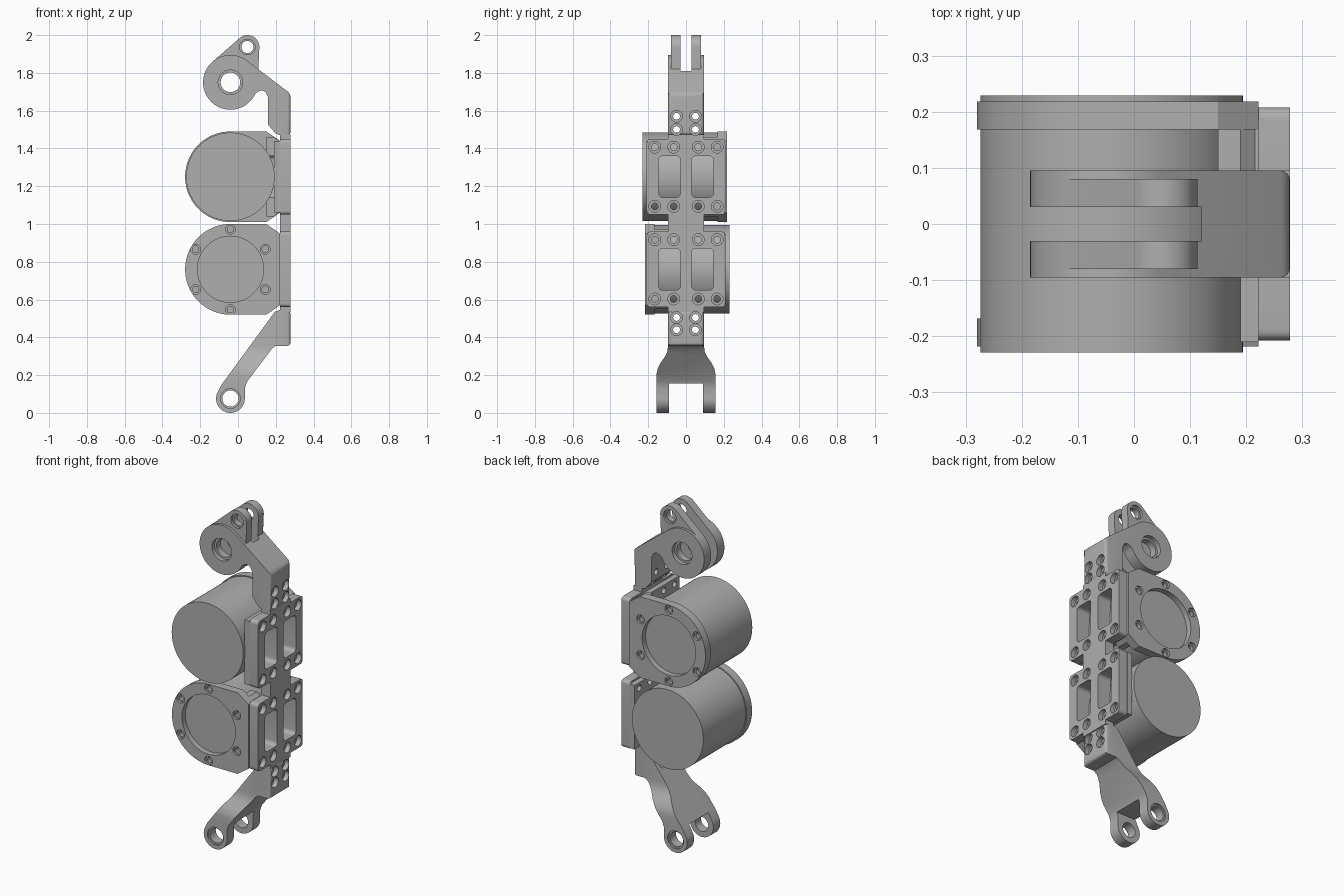
import bpy, bmesh
from math import sin, cos, pi, atan2, acos, hypot, radians

if "Cube" in bpy.data.objects:
    bpy.data.objects.remove(bpy.data.objects["Cube"])

metal = bpy.data.materials.new("plain grey metal")
metal.use_nodes = True
GREY = (0.43, 0.43, 0.43, 1)
metal.diffuse_color = GREY
metal.node_tree.nodes["Principled BSDF"].inputs["Base Color"].default_value = GREY


# Profile helpers
def arc(cx, cz, r, a0=0, a1=360, n=48):
    full = abs(a1 - a0) == 360
    count = n if full else n + 1
    return [(cx + r * cos(radians(a0 + (a1 - a0) * i / n)),
             cz + r * sin(radians(a0 + (a1 - a0) * i / n))) for i in range(count)]


def capsule(c1, r1, c2, r2):
    dx, dz = c2[0] - c1[0], c2[1] - c1[1]
    t = atan2(dz, dx) * 180 / pi
    a = acos((r1 - r2) / hypot(dx, dz)) * 180 / pi
    return arc(*c1, r1, t + a, t + 360 - a) + arc(*c2, r2, t - a, t + a, 24)


def box(a, b, c, d):
    return [(a, c), (b, c), (b, d), (a, d)]


def rounded(pts, r, n=5):
    out = []
    for i, (px, pz) in enumerate(pts):
        ends = []
        for qx, qz in (pts[i - 1], pts[(i + 1) % len(pts)]):
            k = r / hypot(qx - px, qz - pz)
            ends.append((px + (qx - px) * k, pz + (qz - pz) * k))
        (ax, az), (bx, bz) = ends
        for j in range(n + 1):
            t = j / n
            u = 1 - t
            out.append((u * u * ax + 2 * u * t * px + t * t * bx,
                        u * u * az + 2 * u * t * pz + t * t * bz))
    return out


# Solid helpers: extrude one or more profiles along x or y
def prism(name, profiles, axis, lo, hi):
    bm = bmesh.new()
    for pts in profiles:
        rings = []
        for d in (lo, hi):
            rings.append([bm.verts.new((d, p, q) if axis == "x" else (p, d, q))
                          for p, q in pts])
        a, b = rings
        bm.faces.new(a)
        bm.faces.new(b[::-1])
        for i in range(len(a)):
            j = (i + 1) % len(a)
            bm.faces.new((a[j], a[i], b[i], b[j]))
    bmesh.ops.recalc_face_normals(bm, faces=bm.faces)
    mesh = bpy.data.meshes.new(name)
    bm.to_mesh(mesh)
    bm.free()
    mesh.materials.append(metal)
    ob = bpy.data.objects.new(name, mesh)
    bpy.context.collection.objects.link(ob)
    return ob


def combine(ob, op, other, keep=False):
    other.hide_render = True
    mod = ob.modifiers.new("cut", "BOOLEAN")
    mod.operation, mod.object, mod.solver = op, other, "EXACT"
    bpy.context.view_layer.update()
    dg = bpy.context.evaluated_depsgraph_get()
    mesh = bpy.data.meshes.new_from_object(ob.evaluated_get(dg))
    ob.modifiers.clear()
    ob.data = mesh
    if not keep:
        bpy.data.objects.remove(other)


def round_spine(ob):
    bm = bmesh.new()
    bm.from_mesh(ob.data)
    edges = [e for e in bm.edges if all(abs(v.co.x - BACK) < 1e-3 and
             abs(abs(v.co.y) - SPINE) < 1e-3 for v in e.verts)]
    bmesh.ops.bevel(bm, geom=edges, offset=0.018, segments=4, affect="EDGES", profile=0.5)
    bm.to_mesh(ob.data)
    bm.free()


BACK, FACE, SPINE = 0.278, 0.222, 0.095
CX = -0.04
MOTORS = ((1.25, 1), (0.76, -1))

# Mounting holes and windows shared by plate, brackets and arms
spots = [(s * y, mz + k * 0.157) for mz, _ in MOTORS for k in (-1, 1)
         for s in (-1, 1) for y in (0.065, 0.165)]
spots += [(s * 0.05, z) for s in (-1, 1) for z in (1.57, 1.5, 0.505, 0.44)]
bores = prism("bore_cutter", [arc(y, z, 0.018, n=20) for y, z in spots], "x", 0.0, 0.4)
sinks = prism("sink_cutter", [arc(y, z, 0.031, n=24) for y, z in spots], "x", 0.25, 0.4)
windows = prism("window_cutter",
                [rounded(box(*sorted((s * 0.03, s * 0.145)), mz - 0.11, mz + 0.11), 0.025)
                 for mz, _ in MOTORS for s in (-1, 1)], "x", 0.0, 0.4)

# Back plate: narrow spine with two wide panels
plate = prism("back_plate", [box(-SPINE, SPINE, 0.535, 1.475)], "x", FACE, BACK)
panels = prism("panels", [rounded(box(-0.208, 0.208, mz - 0.2, mz + 0.2), 0.022)
                          for mz, _ in MOTORS], "x", FACE, BACK)
combine(plate, "UNION", panels)

# Upper arm: large hub, raised ear and a slot between two cheeks
hub, ear = (CX, 1.75), (0.05, 1.937)
upper = prism("upper_arm", [arc(*hub, 0.145, 51.4, 335) + [
    (0.105, 1.7), (0.125, 1.708), (0.145, 1.7), (0.16, 1.67), (0.16, 1.525),
    (0.2, 1.478), (0.222, 1.47), (BACK, 1.47), (BACK, 1.69)]], "y", -SPINE, SPINE)
round_spine(upper)
combine(upper, "UNION", prism("ear", [capsule(hub, 0.1445, ear, 0.063)], "y", -0.08, 0.08))
combine(upper, "DIFFERENCE", prism("slot", [box(-0.5, 0.12, 1.5, 2.1)], "y", -0.03, 0.03))
combine(upper, "DIFFERENCE", prism("pins", [arc(*hub, 0.052), arc(*ear, 0.032)], "y", -1, 1))
for s in (-1, 1):
    combine(upper, "DIFFERENCE", prism("hub_sink", [arc(*hub, 0.065)], "y", s * 0.07, s * 0.2))
    combine(upper, "DIFFERENCE", prism("ear_sink", [arc(*ear, 0.041)], "y", s * 0.065, s * 0.2))

# Lower arm: slanted strut that flares into a fork
foot = (CX, 0.076)
lower = prism("lower_arm", [arc(*foot, 0.076, 150, 360) + [
    (0.036, 0.13), (0.048, 0.165), (0.18, 0.34), (0.2, 0.355), (BACK, 0.355),
    (BACK, 0.54), (0.222, 0.545), (0.195, 0.535), (-0.09, 0.145)]], "y", -0.2, 0.2)
half = [(0.09, -0.1), (0.155, -0.1), (0.155, 0.21), (0.15, 0.235), (0.135, 0.265),
        (0.11, 0.3), (0.099, 0.325), (SPINE, 0.355), (SPINE, 0.7)]
half = [(0.09, 0.155)] + half
combine(lower, "INTERSECT", prism("flare", [half + [(-y, z) for y, z in half[::-1]]],
                                  "x", -0.5, 0.5))
round_spine(lower)
combine(lower, "DIFFERENCE", prism("foot_pin", [arc(*foot, 0.043)], "y", -1, 1))
for s in (-1, 1):
    combine(lower, "DIFFERENCE", prism("foot_sink", [arc(*foot, 0.052)], "y", s * 0.145, s * 0.3))

parts = [plate, upper, lower]
for ob in parts:
    combine(ob, "DIFFERENCE", bores, True)
    combine(ob, "DIFFERENCE", sinks, True)
combine(plate, "DIFFERENCE", windows, True)

# Two motors, the lower one turned the other way, each with a flanged bracket
for (mz, s), word in zip(MOTORS, ("upper", "lower")):
    body = prism(word + "_motor", [arc(CX, mz, 0.234, n=96)], "y", -s * 0.229, s * 0.175)
    bracket = prism(word + "_motor_bracket", [arc(CX, mz, 0.24, 90, 270) + [
        (0.15, mz - 0.24), (FACE, mz - 0.19), (FACE, mz + 0.19), (0.15, mz + 0.24)]],
        "y", s * 0.168, s * 0.218)
    combine(bracket, "UNION", prism("base", [box(0.19, FACE, mz - 0.19, mz + 0.19)],
                                    "y", -s * 0.21, s * 0.2))
    combine(bracket, "UNION", prism("gusset", [
        [(0.15, mz - 0.21), (0.19, mz - 0.21), (FACE, mz - 0.185), (FACE, mz + 0.185),
         (0.19, mz + 0.21), (0.15, mz + 0.21)]], "y", s * SPINE, s * 0.18))
    combine(bracket, "DIFFERENCE", windows, True)
    combine(bracket, "DIFFERENCE", prism("recess", [arc(CX, mz, 0.175, n=72)],
                                         "y", s * 0.185, s * 0.3))
    ring = [(CX + 0.213 * cos(radians(a)), mz + 0.213 * sin(radians(a)))
            for a in range(30, 390, 60)]
    for r, depth in ((0.026, 0.205), (0.017, 0.185)):
        combine(bracket, "DIFFERENCE", prism("screw_cutter", [arc(*c, r, n=20) for c in ring],
                                             "y", s * depth, s * 0.3))
    combine(bracket, "DIFFERENCE", prism("bolt_cutter", [arc(y, z, 0.018, n=20)
            for y, z in spots if abs(z - mz) < 0.2 and abs(y) != 0.05], "x", 0.18, 0.4))
    parts += [body, bracket]

for cutter in (bores, sinks, windows):
    bpy.data.objects.remove(cutter)

# Smooth round surfaces while keeping machined edges crisp
bpy.ops.object.select_all(action="DESELECT")
for ob in parts:
    ob.select_set(True)
bpy.context.view_layer.objects.active = plate
bpy.ops.object.shade_smooth_by_angle(angle=radians(30))
